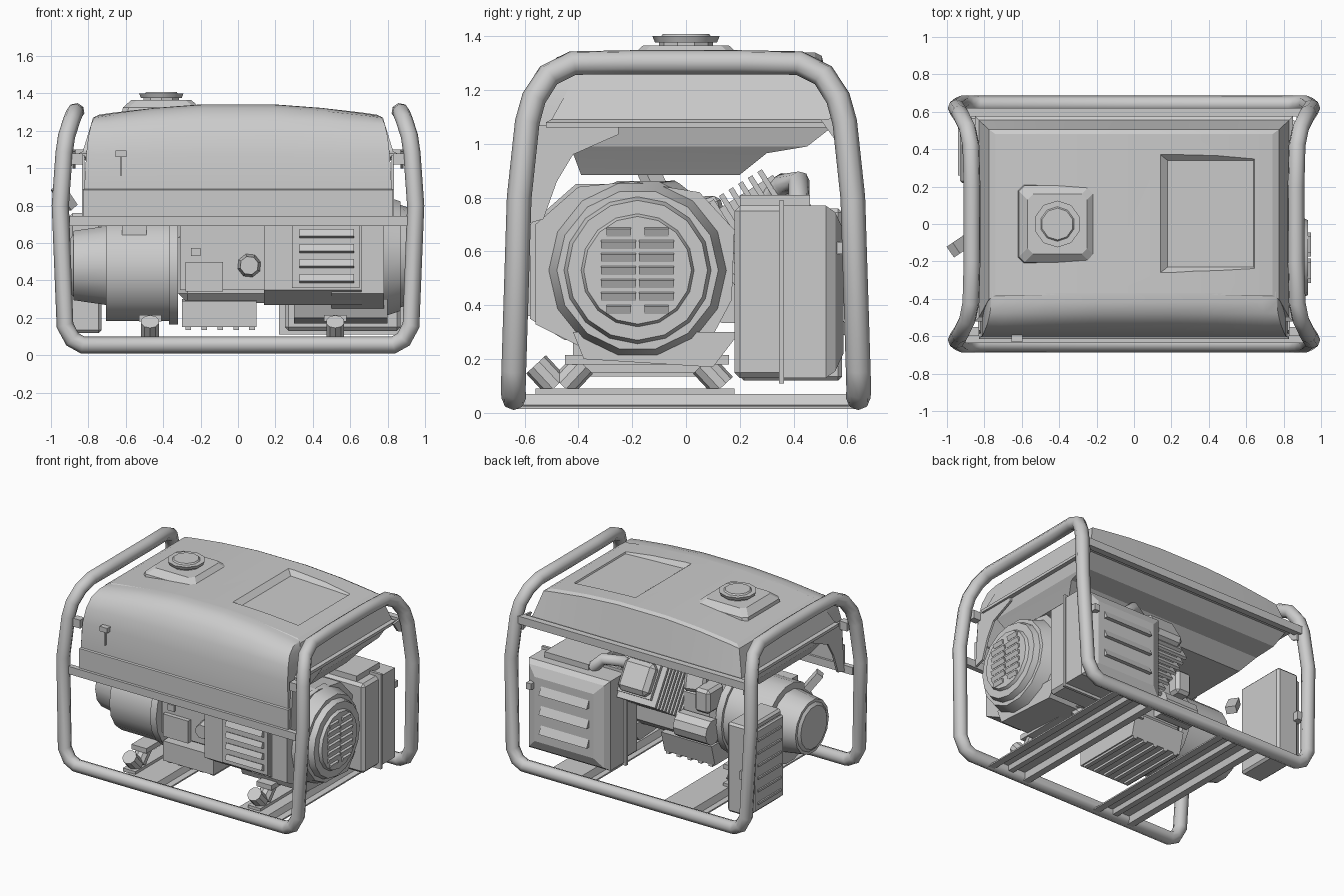
import bpy, bmesh, math
from mathutils import Vector

if "Cube" in bpy.data.objects:
    bpy.data.objects.remove(bpy.data.objects["Cube"])

def loft(name, rings, closed=True, cap=True, smooth=False):
    bm = bmesh.new()
    vs = [[bm.verts.new(p) for p in r] for r in rings]
    n = len(rings[0])
    for a, b in zip(vs, vs[1:]):
        for i in range(n if closed else n - 1):
            j = (i + 1) % n
            bm.faces.new((a[i], a[j], b[j], b[i]))
    if cap:
        for r in (vs[0], vs[-1]):
            bm.faces.new(r)
    bmesh.ops.recalc_face_normals(bm, faces=bm.faces)
    me = bpy.data.meshes.new(name)
    bm.to_mesh(me)
    bm.free()
    ob = bpy.data.objects.new(name, me)
    bpy.context.collection.objects.link(ob)
    if smooth:
        finish(ob)
    return ob

def finish(ob, angle=35):
    bpy.ops.object.select_all(action='DESELECT')
    ob.select_set(True)
    bpy.context.view_layer.objects.active = ob
    bpy.ops.object.shade_smooth_by_angle(angle=math.radians(angle))

def box(name, x0, x1, y0, y1, z0, z1, bevel=0, rot=(0, 0, 0)):
    bpy.ops.mesh.primitive_cube_add(size=1)
    ob = bpy.context.object
    ob.name = name
    for v in ob.data.vertices:
        v.co = Vector((v.co.x * (x1 - x0), v.co.y * (y1 - y0), v.co.z * (z1 - z0)))
    ob.location = ((x0 + x1) / 2, (y0 + y1) / 2, (z0 + z1) / 2)
    ob.rotation_euler = rot
    if bevel:
        m = ob.modifiers.new("bevel", 'BEVEL')
        m.width, m.segments = bevel, 1
    return ob

def cyl(name, c, r1, r2, depth, rot=(0, math.pi / 2, 0), n=16):
    bpy.ops.mesh.primitive_cone_add(vertices=n, radius1=r1, radius2=r2, depth=depth, location=c, rotation=rot)
    ob = bpy.context.object
    ob.name = name
    finish(ob)
    return ob

def plate(name, yz, x0, x1):
    return loft(name, [[(x, y, z) for y, z in yz] for x in (x0, x1)])

def tube(name, pts, r, cyclic=False):
    cu = bpy.data.curves.new(name, 'CURVE')
    cu.dimensions = '3D'
    cu.bevel_depth, cu.bevel_resolution = r, 2
    cu.use_fill_caps = True
    sp = cu.splines.new('POLY')
    sp.points.add(len(pts) - 1)
    for p, q in zip(sp.points, pts):
        p.co = (*q, 1)
    sp.use_cyclic_u = cyclic
    ob = bpy.data.objects.new(name, cu)
    bpy.context.collection.objects.link(ob)
    bpy.ops.object.select_all(action='DESELECT')
    ob.select_set(True)
    bpy.context.view_layer.objects.active = ob
    bpy.ops.object.convert(target='MESH')
    finish(bpy.context.object, 65)

# Tubular frame: one continuous loop, a quarter mirrored four times
q = [(.83, -.64, .055), (.885, -.642, .085), (.925, -.64, .16), (.95, -.62, .8), (.93, -.59, 1.08),
     (.917, -.565, 1.17), (.89, -.51, 1.255), (.872, -.42, 1.3), (.866, -.2, 1.303)]
right = q + [(x, -y, z) for x, y, z in reversed(q)]
tube("frame_loop", right + [(-x, y, z) for x, y, z in reversed(right)], .046, True)

# Ribbed cross channels under the engine
for name, x0 in (("right_cross_channel", .36), ("left_cross_channel", -.52)):
    prof = [(0, .015), (.05, .015), (.06, .06), (.14, .06), (.15, .03), (.19, .03), (.2, .06),
            (.28, .06), (.29, .015), (.34, .015), (.34, .025), (.3, .03), (.285, .07), (.055, .07), (.04, .025), (0, .025)]
    loft(name, [[(x0 + x, y, z) for x, z in prof] for y in (-.63, .63)])

# Support bars front and back, with end brackets
box("front_support_bar", -.9, .91, -.635, -.6, .69, .745)
box("back_support_bar", -.91, .91, .575, .62, 1.045, 1.1)
for s in (-1, 1):
    plate("side_gusset", [(-.57, 1.07), (-.25, 1.07), (-.25, 1.035), (-.42, .96), (-.48, .86), (-.53, .72), (-.6, .7)],
          s * .82, s * .835)
    box("side_bracket", s * .86 - .03, s * .86 + .03, -.6, -.55, 1.02, 1.08)
    plate("back_bracket", [(.5, 1.09), (.6, 1.1), (.6, 1.0), (.55, 1.02)], s * .87, s * .885)

# Fuel tank with crowned top
US = (-1, -.9, -.6, -.25, .25, .6, .9, 1)
def tank_ring(h, y0, y1, z, bow=0):
    pts = [(u * h, z + bow * (1 - u * u)) for u in US]
    return [(x, y0, zz) for x, zz in pts] + [(x, y1, zz) for x, zz in reversed(pts)]
tank = loft("fuel_tank", [
    tank_ring(.72, -.39, .2, .885), tank_ring(.78, -.42, .3, .965), tank_ring(.8, -.43, .45, .99),
    tank_ring(.82, -.5, .54, 1.06), tank_ring(.85, -.52, .575, 1.06), tank_ring(.85, -.52, .575, 1.08),
    tank_ring(.83, -.5, .555, 1.09), tank_ring(.775, -.4, .505, 1.27, .06),
    tank_ring(.74, -.38, .48, 1.287, .056)], cap=False)
bm = bmesh.new()
bm.from_mesh(tank.data)
bm.verts.ensure_lookup_table()
n = 2 * len(US)
for base in (0, len(bm.verts) - n):
    for i in range(len(US) - 1):
        bm.faces.new([bm.verts[base + k] for k in (i, i + 1, n - 2 - i, n - 1 - i)])
bmesh.ops.recalc_face_normals(bm, faces=bm.faces)
bm.to_mesh(tank.data)
bm.free()
finish(tank, 14)

# Shallow tray pressed into the tank top
cut = loft("tray_cutter", [[(.18, -.23, 1.308), (.64, -.23, 1.29), (.64, .34, 1.29), (.18, .34, 1.308)],
                           [(.09, -.3, 1.38), (.68, -.3, 1.38), (.68, .41, 1.38), (.09, .41, 1.38)]])
cut.hide_render = True
cut.hide_set(True)
m = tank.modifiers.new("tray", 'BOOLEAN')
m.operation, m.object, m.solver = 'DIFFERENCE', cut, 'EXACT'

# Filler neck and cap
sq = lambda h, z, c=.03: [(-.41 + a * h + b * c, a2 * h + b2 * c, z) for a, a2, b, b2 in
     ((-1, -1, 1, 0), (1, -1, -1, 0), (1, -1, 0, 1), (1, 1, 0, -1), (1, 1, -1, 0), (-1, 1, 1, 0), (-1, 1, 0, -1), (-1, -1, 0, 1))]
loft("filler_base", [sq(.21, 1.3), sq(.205, 1.325), sq(.16, 1.365)])
cyl("filler_neck", (-.41, 0, 1.372), .1, .1, .04, (0, 0, 0), 10)
cyl("filler_cap", (-.41, 0, 1.388), .115, .125, .024, (0, 0, 0), 10)
cyl("filler_cap_top", (-.41, 0, 1.4), .1, .085, .018, (0, 0, 0), 10)

# Front cover: crowned shell with side returns
def cover_row(y, z, h, bow, back):
    mid = [(u * h, y + .05 * bow * u * u, z + bow * (1 - u * u)) for u in US]
    return [(-h, back, z)] + mid + [(h, back, z)]
loft("front_cover", [cover_row(-.615, .745, .828, 0, -.56), cover_row(-.615, .885, .828, 0, -.53),
                     cover_row(-.605, .89, .822, 0, -.5), cover_row(-.6, 1.07, .812, 0, -.37),
                     cover_row(-.575, 1.17, .8, .01, -.37), cover_row(-.54, 1.235, .785, .03, -.37),
                     cover_row(-.48, 1.27, .77, .055, -.37), cover_row(-.42, 1.278, .762, .066, -.37),
                     cover_row(-.37, 1.28, .755, .066, -.36)], closed=False, cap=False, smooth=True)
box("fuel_gauge", -.655, -.595, -.63, -.59, 1.06, 1.095)
box("gauge_stem", -.63, -.62, -.615, -.59, .96, 1.06)

# Alternator drum and end bell
cyl("alternator_drum", (-.52, -.17, .46), .28, .28, .37, n=18)
cyl("drum_flange", (-.345, -.17, .46), .3, .3, .05, n=18)
cyl("alternator_end_bell", (-.78, -.17, .48), .19, .22, .2, n=14)
cyl("end_bell_cap", (-.88, -.17, .48), .15, .19, .03, n=14)
box("alternator_terminal", -.62, -.49, -.38, -.2, .64, .7)
box("inlet_lever", -1.0, -.86, -.15, -.08, .82, .87, rot=(0, .9, .6))

# Crankcase, sump and control panel
box("crankcase", -.32, .5, -.36, .12, .28, .68, .05)
plate("sump", [(-.42, .29), (-.42, .15), (.1, .15), (.14, .3)], -.3, .1)
for i in range(5):
    box("sump_rib", -.28 + i * .085, -.25 + i * .085, -.4, .1, .135, .16)
box("control_panel", -.31, .14, -.42, -.35, .35, .69)
box("switch_box", -.28, -.08, -.45, -.41, .34, .5)
box("switch", -.25, -.2, -.44, -.41, .53, .575)
cyl("oil_filler", (.06, -.43, .48), .075, .05, .14, (math.pi / 2, .5, 0), 8)
cyl("starter_motor", (-.2, .16, .42), .09, .09, .26, n=10)
box("regulator_box", -.32, -.2, .02, .2, .55, .72, .02)

# Air cleaner with louvres
plate("air_cleaner", [(-.58, .7), (-.58, .35), (-.45, .27), (-.28, .27), (-.25, .85), (-.41, .85)], .14, .66)
box("louvre_panel", .29, .65, -.593, -.575, .36, .69)
for i in range(4):
    box("front_louvre", .33, .62, -.615, -.58, .39 + i * .08, .43 + i * .08, rot=(-.4, 0, 0))

# Blower housing and recoil starter
plate("blower_housing", [(-.56, .7), (-.56, .33), (-.38, .24), (-.1, .2), (.08, .25), (.17, .42), (.18, .68),
                         (.05, .82), (-.2, .86), (-.4, .84)], .5, .78)
cyl("recoil_skirt", (.81, -.18, .53), .34, .3, .12, n=14)
cyl("recoil_body", (.88, -.18, .53), .28, .26, .06, n=16)
cyl("recoil_face", (.91, -.18, .53), .22, .2, .04, n=16)
for i in range(7):
    for y in (-.25, -.11):
        w = .055 if i in (0, 6) else .075
        box("recoil_slat", .925, .94, y - w + .01, y + w - .01, .37 + i * .048, .4 + i * .048, rot=(0, .4, 0))
plate("lower_shroud", [(-.42, .3), (-.38, .2), (.1, .17), (.2, .3)], .3, .8)

# Finned cylinder leaning back, with head
axis, tilt = Vector((0, .85, .53)), math.atan2(.53, .85)
for i in range(9):
    c = Vector((.1, .03, .56)) + axis * (.05 + i * .042)
    box("cylinder_fin", c.x - .17, c.x + .17, c.y - .01, c.y + .01, c.z - .16, c.z + .16, rot=(tilt, 0, 0))
c = Vector((.1, .03, .56)) + axis * .2
box("cylinder_barrel", c.x - .13, c.x + .13, c.y - .22, c.y + .22, c.z - .12, c.z + .12, rot=(tilt, 0, 0))
c += axis * .23
box("rocker_cover", c.x - .12, c.x + .12, c.y - .05, c.y + .05, c.z - .11, c.z + .11, .03, (tilt, 0, 0))
box("carburettor", -.2, -.05, -.1, .14, .62, .78, .02, (.3, 0, .3))
tube("exhaust_pipe", [(.2, .3, .78), (.25, .36, .85), (.36, .42, .86), (.44, .42, .78)], .04)
tube("intake_pipe", [(-.12, .1, .7), (.05, -.05, .82), (.25, -.25, .8)], .045)

# Muffler case with louvred back cover
box("muffler_core", .25, .87, .18, .52, .13, .77, .02)
box("muffler_flange", .22, .89, .345, .365, .11, .79)
rect = lambda i, y: [(.235 + i, y, .13 + i), (.88 - i, y, .13 + i), (.88 - i, y, .77 - i), (.235 + i, y, .77 - i)]
loft("muffler_cover", [rect(0, .365), rect(0, .52), rect(.025, .555), rect(.09, .585)])
for z in (.29, .43, .57):
    plate("muffler_louvre", [(.58, z), (.612, z), (.585, z + .055), (.58, z + .055)], .36, .74)
box("muffler_stay", .8, .84, .41, .61, .59, .635)
box("muffler_top_bracket", .45, .8, .2, .46, .76, .81)

# Side electrical box at the back left
box("electrical_box", -.9, -.73, .2, .58, .12, .76, .015)
box("electrical_box_lid", -.93, -.9, .22, .56, .15, .73, .01)
box("electrical_box_stay", -.91, -.86, .56, .62, .4, .46)
for i in range(6):
    box("box_vent", -.94, -.92, .26, .52, .2 + i * .09, .215 + i * .09)

# Rubber mounts on tilted feet
for x in (-.47, .52):
    box("mount_plate", x - .06, x + .06, -.45, .16, .18, .215)
    for y, a in ((-.52, .75), (-.42, -.75), (.1, .75)):
        cyl("rubber_mount", (x, y, .14), .05, .05, .11, (a, 0, 0), 10)
    box("mount_foot", x - .05, x + .05, -.56, .18, .065, .09)
